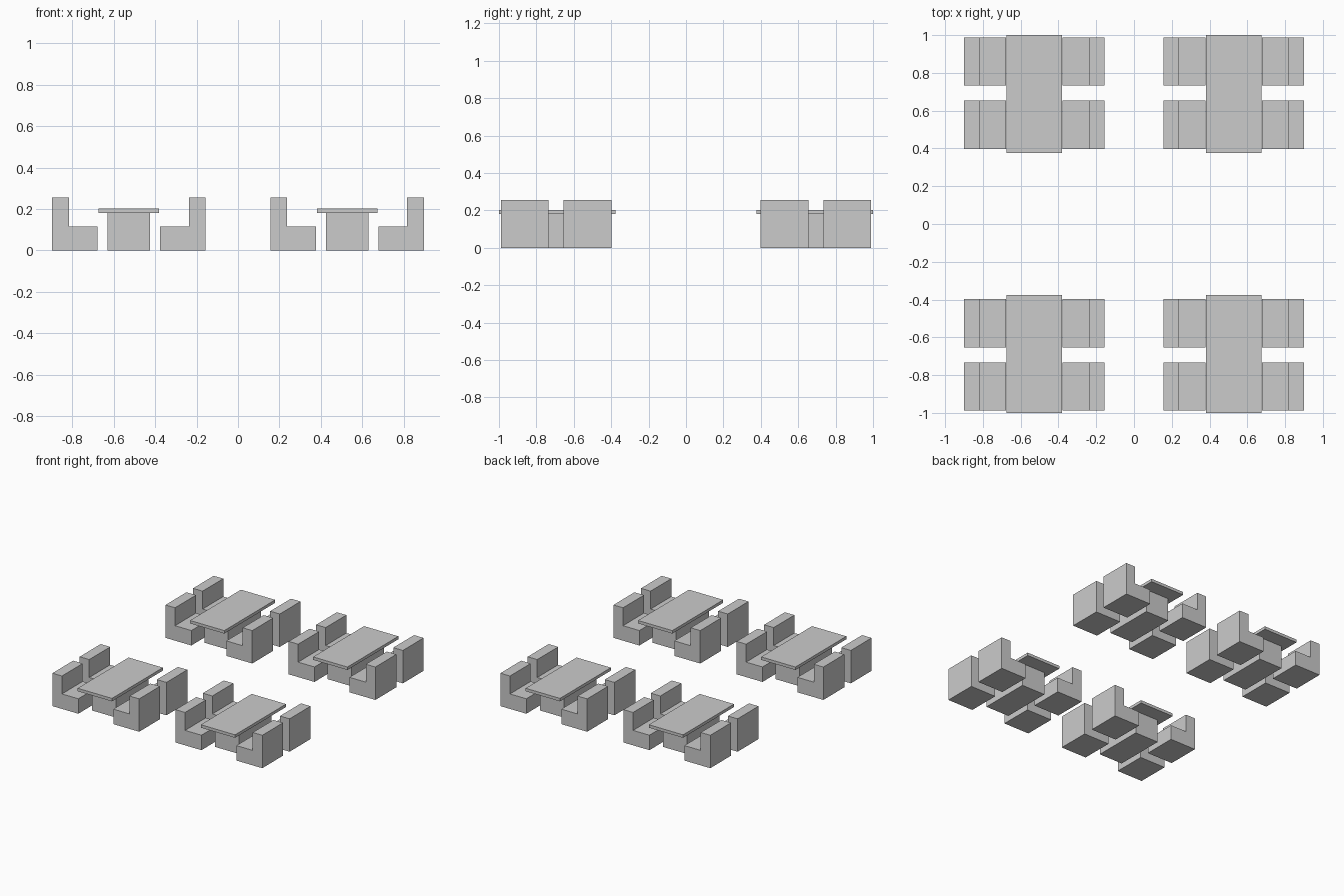
import bpy, bmesh

if "Cube" in bpy.data.objects:
    bpy.data.objects.remove(bpy.data.objects["Cube"])


def prism(name, profile, y0, y1):
    """Extrude an x/z profile along y from y0 to y1."""
    bm = bmesh.new()
    face = bm.faces.new([bm.verts.new((x, y0, z)) for x, z in profile])
    ext = bmesh.ops.extrude_face_region(bm, geom=[face])
    verts = [v for v in ext["geom"] if isinstance(v, bmesh.types.BMVert)]
    bmesh.ops.translate(bm, verts=verts, vec=(0, y1 - y0, 0))
    bmesh.ops.recalc_face_normals(bm, faces=bm.faces)
    mesh = bpy.data.meshes.new(name)
    bm.to_mesh(mesh)
    bm.free()
    obj = bpy.data.objects.new(name, mesh)
    bpy.context.collection.objects.link(obj)
    return obj


def rect(half, z0, z1):
    return [(-half, z0), (half, z0), (half, z1), (-half, z1)]


# L-shaped armchair profile: seat towards the table, back outwards
CHAIR = [(0.15, 0), (0.372, 0), (0.372, 0.255), (0.29, 0.255),
         (0.29, 0.116), (0.15, 0.116)]
CX, CY = 0.528, 0.688

# Four dining sets, mirrored across both axes
for sx in (-1, 1):
    for sy in (-1, 1):
        parts = [
            prism("table_base", rect(0.102, 0, 0.18), -0.20, 0.20),
            prism("table_top", rect(0.147, 0.18, 0.203), -0.312, 0.312),
        ]
        # Two chairs on each long side
        for side in (-1, 1):
            profile = [(side * x, z) for x, z in CHAIR]
            for y0, y1 in ((-0.291, -0.034), (0.046, 0.3)):
                a, b = sorted((sy * y0, sy * y1))
                parts.append(prism("chair", profile, a, b))
        for p in parts:
            p.location = (sx * CX, sy * CY, 0)
